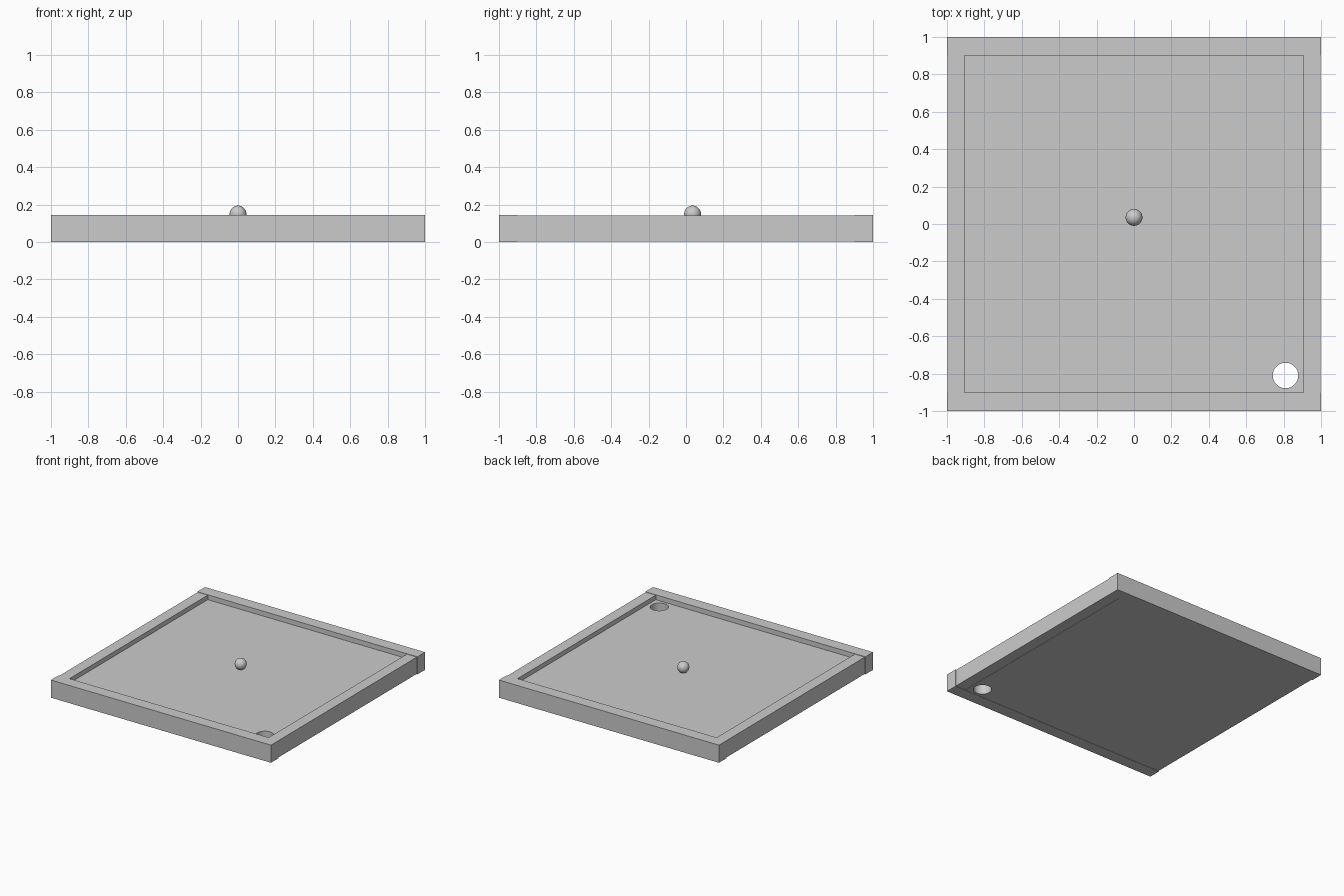
import bpy

if "Cube" in bpy.data.objects:
    bpy.data.objects.remove(bpy.data.objects["Cube"])


def box(name, lo, hi):
    """Axis-aligned box between two corners."""
    bpy.ops.mesh.primitive_cube_add(size=1, location=[(a + b) / 2 for a, b in zip(lo, hi)])
    ob = bpy.context.object
    ob.name = name
    ob.scale = [b - a for a, b in zip(lo, hi)]
    bpy.ops.object.transform_apply(location=False, rotation=False, scale=True)
    return ob


FLOOR, RIM = 0.105, 0.145

# Floor slab, fitted between the walls
floor = box("tray_floor", (-0.905, -0.9, 0.002), (0.905, 0.9, FLOOR))

# Round drop hole through the slab
bpy.ops.mesh.primitive_cylinder_add(vertices=48, radius=0.068, depth=0.5, location=(0.81, -0.81, 0.05))
cutter = bpy.context.object
cutter.name = "hole_cutter"
cutter.hide_render = True
cutter.hide_set(True)
cut = floor.modifiers.new("drop_hole", 'BOOLEAN')
cut.object = cutter
cut.operation = 'DIFFERENCE'
cut.solver = 'EXACT'

# Full-length front and back walls, slightly inset side walls between them
for s, end, side in ((-1, "front", "left"), (1, "back", "right")):
    y0, y1 = sorted((s * 0.9, s))
    box(end + "_wall", (-1, y0, 0), (1, y1, RIM))
    x0, x1 = sorted((s * 0.905, s * 0.996))
    box(side + "_wall", (x0, -0.9, 0.004), (x1, 0.9, RIM - 0.003))

# Ball resting on the floor
bpy.ops.mesh.primitive_uv_sphere_add(segments=32, ring_count=16, radius=0.045, location=(0, 0.035, FLOOR + 0.045))
bpy.context.object.name = "ball"
bpy.ops.object.shade_smooth_by_angle()
